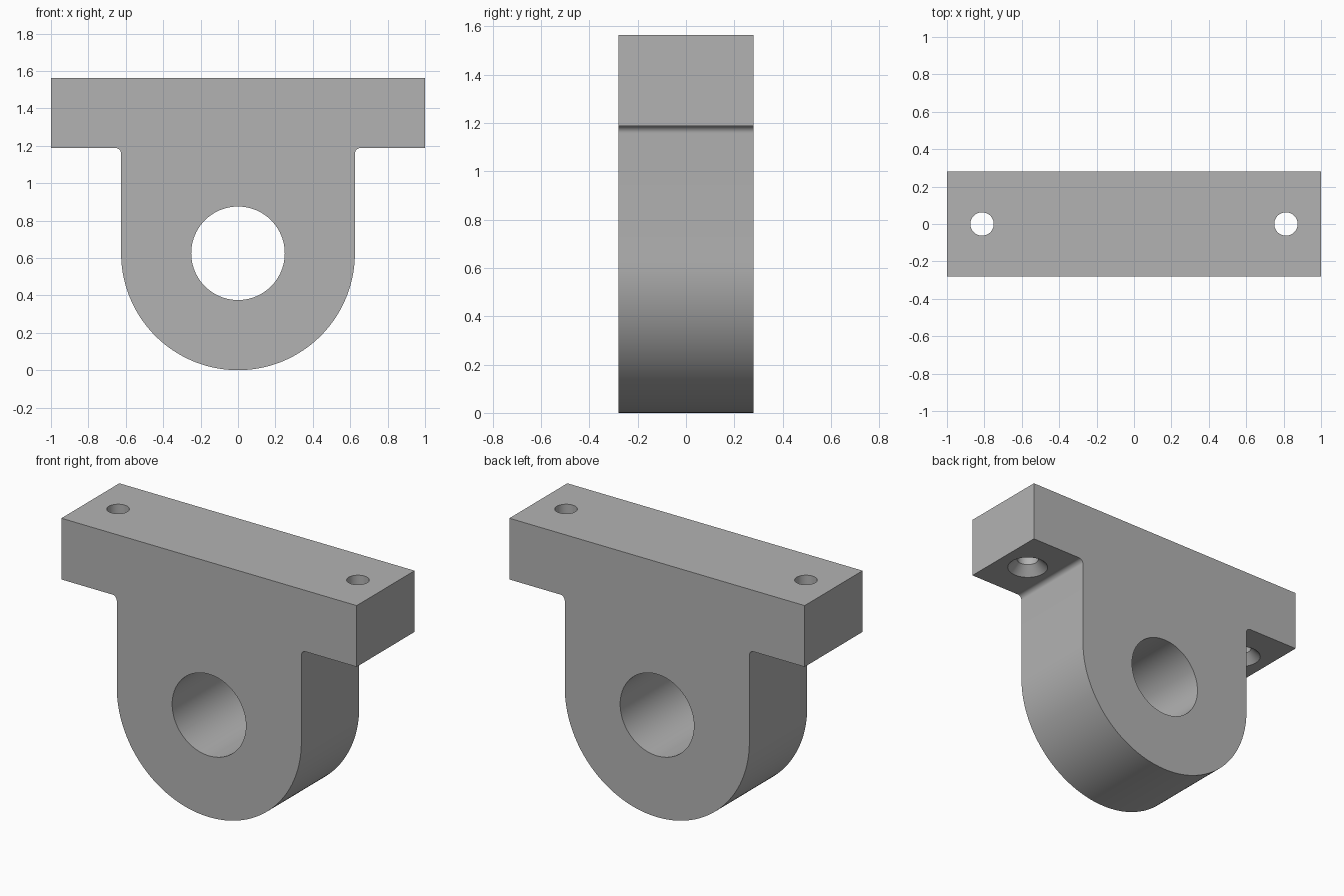
import bpy, bmesh
from math import pi, sin, cos, radians
from mathutils import Matrix, Vector

cube = bpy.data.objects.get("Cube")
if cube:
    bpy.data.objects.remove(cube, do_unlink=True)

# Main dimensions
HALF_DEPTH = 0.28
TOP, LEDGE = 1.5625, 1.1875
BODY_R = 0.625
FILLET = 0.03
BORE_R = 0.25
SCREW_X, SCREW_R = 0.8125, 0.0625
SINK_R, SINK_DEPTH = 0.117, 0.0545

grey = bpy.data.materials.new("plain grey")
grey.use_nodes = True
grey.diffuse_color = (0.45, 0.45, 0.45, 1)
grey.node_tree.nodes["Principled BSDF"].inputs["Base Color"].default_value = grey.diffuse_color


def arc(cx, cz, r, start, end, steps):
    angles = [radians(start + (end - start) * i / steps) for i in range(steps + 1)]
    return [(cx + r * cos(a), cz + r * sin(a)) for a in angles]


def finish(name, bm):
    bmesh.ops.recalc_face_normals(bm, faces=bm.faces)
    mesh = bpy.data.meshes.new(name)
    bm.to_mesh(mesh)
    bm.free()
    mesh.materials.append(grey)
    obj = bpy.data.objects.new(name, mesh)
    bpy.context.collection.objects.link(obj)
    return obj


def lathe(name, profile, matrix, segments=64):
    """Closed solid of revolution from (radius, height) pairs."""
    bm = bmesh.new()
    rings = [[bm.verts.new((r * cos(2 * pi * i / segments), r * sin(2 * pi * i / segments), z))
              for i in range(segments)] for r, z in profile]
    for a, b in zip(rings, rings[1:]):
        for i in range(segments):
            j = (i + 1) % segments
            bm.faces.new((a[i], a[j], b[j], b[i]))
    bm.faces.new(rings[0])
    bm.faces.new(rings[-1])
    bm.transform(matrix)
    return finish(name, bm)


# Bracket outline: mounting flange, filleted shoulders, rounded lug
right = [(1, LEDGE), (1, TOP)]
shoulder = arc(BODY_R + FILLET, LEDGE - FILLET, FILLET, 180, 90, 8)
outline = arc(0, BODY_R, BODY_R, 180, 360, 96) + shoulder + right
outline += [(-x, z) for x, z in reversed(shoulder + right)]

bm = bmesh.new()
face = bm.faces.new([bm.verts.new((x, -HALF_DEPTH, z)) for x, z in outline])
extruded = bmesh.ops.extrude_face_region(bm, geom=[face])["geom"]
bmesh.ops.translate(bm, vec=Vector((0, 2 * HALF_DEPTH, 0)),
                    verts=[v for v in extruded if isinstance(v, bmesh.types.BMVert)])
bracket = finish("bracket", bm)

# Cutters: large bore through the lug, countersunk screw holes from below
cutters = [lathe("bore_cutter", [(BORE_R, -0.5), (BORE_R, 0.5)],
                 Matrix.Translation((0, 0, BODY_R)) @ Matrix.Rotation(pi / 2, 4, 'X'), 96)]
over = 0.02
slope = (SINK_R - SCREW_R) / SINK_DEPTH
sink = [(SINK_R + over * slope, LEDGE - over),
        (SCREW_R, LEDGE + SINK_DEPTH), (SCREW_R, TOP + 0.1)]
for side, x in (("left", SCREW_X), ("right", -SCREW_X)):
    cutters.append(lathe(side + "_screw_cutter", sink, Matrix.Translation((x, 0, 0))))

bpy.ops.object.select_all(action='DESELECT')
bracket.select_set(True)
bpy.context.view_layer.objects.active = bracket
for cutter in cutters:
    cutter.hide_render = True
    mod = bracket.modifiers.new(cutter.name, 'BOOLEAN')
    mod.operation = 'DIFFERENCE'
    mod.solver = 'EXACT'
    mod.object = cutter
    bpy.ops.object.modifier_apply(modifier=mod.name)
    bpy.data.objects.remove(cutter, do_unlink=True)

bpy.ops.object.shade_smooth_by_angle(angle=radians(30))
